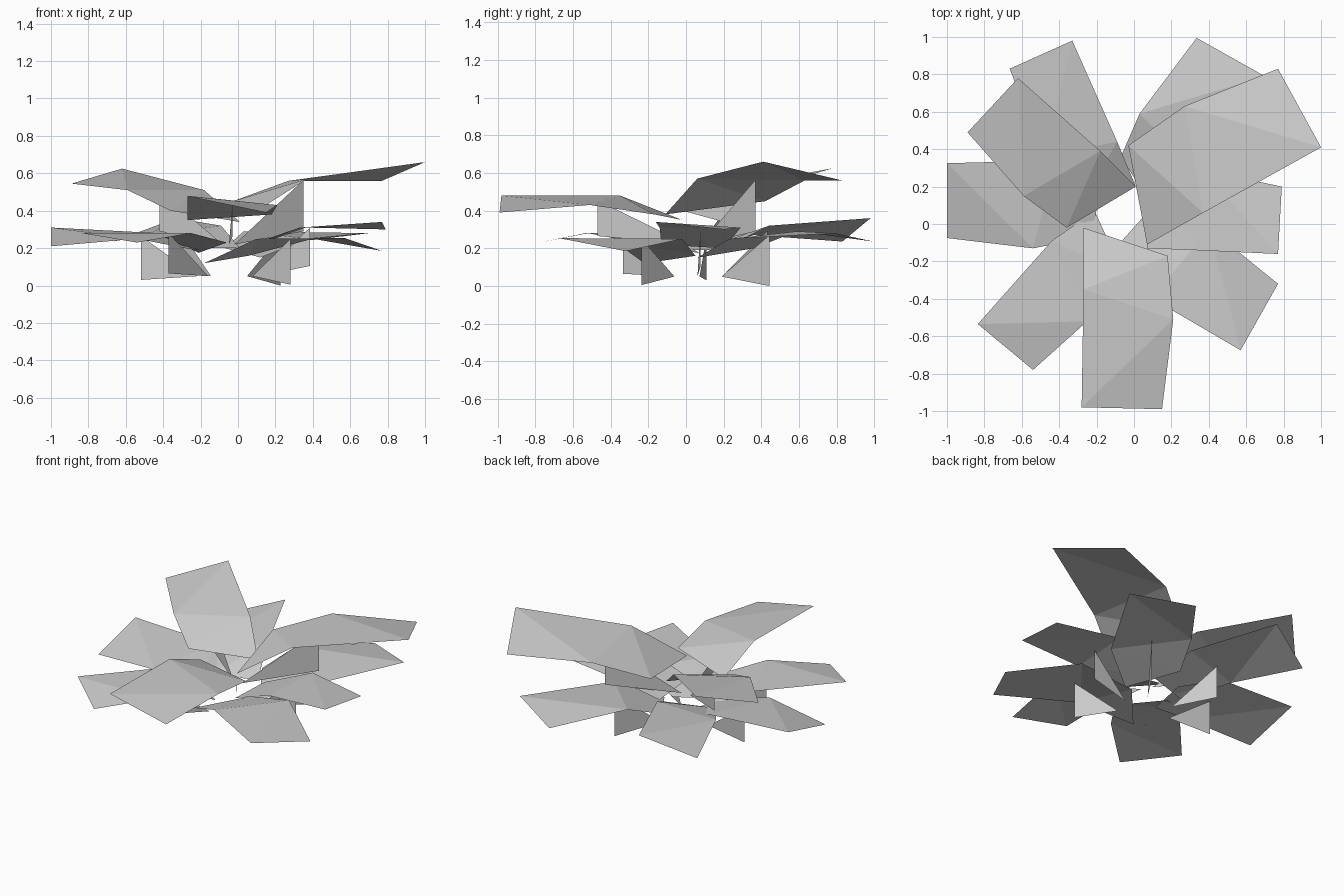
import bpy
from mathutils import Vector

cube = bpy.data.objects.get("Cube")
if cube:
    bpy.data.objects.remove(cube, do_unlink=True)

# One flat grey for the whole plant
GREY = (0.6, 0.6, 0.6, 1.0)
leaf_grey = bpy.data.materials.new("leaf_grey")
leaf_grey.use_nodes = True
leaf_grey.diffuse_color = GREY
shader = next(n for n in leaf_grey.node_tree.nodes if n.type == "BSDF_PRINCIPLED")
shader.inputs["Base Color"].default_value = GREY

HUB = Vector((-0.05, 0.05, 0))


def add_mesh(name, points, faces):
    mesh = bpy.data.meshes.new(name)
    mesh.from_pydata([tuple(p) for p in points], [], faces)
    mesh.materials.append(leaf_grey)
    mesh.update()
    obj = bpy.data.objects.new(name, mesh)
    bpy.context.collection.objects.link(obj)
    return obj


def leaf(name, outer, fold, inner, foot_z, reach, tip_z):
    """A folded leaf of three cross edges, carried by an upright triangular stalk.
    Each edge runs anticlockwise around the plant."""
    rows = [Vector(p) for edge in (outer, fold, inner) for p in edge]
    faces = []
    for i in (0, 2):
        faces += [(i, i + 1, i + 3), (i, i + 3, i + 2)]
    add_mesh(name + "_leaf", rows, faces)

    # The stalk stands just outside the middle of the fold and tapers to the hub
    middle = (rows[2] + rows[3]) / 2
    outward = middle - HUB
    outward.z = 0
    outward.normalize()
    apex = middle + outward * 0.04
    foot = Vector((apex.x, apex.y, foot_z))
    tip = HUB + outward * reach
    tip.z = tip_z
    add_mesh(name + "_stalk", (apex, foot, tip), [(0, 1, 2)])


def upper_leaf(name, outer, fold, inner, foot_z):
    leaf("upper_" + name, outer, fold, inner, foot_z, reach=0.04, tip_z=0.22)


def lower_leaf(name, outer, fold, inner, foot_z):
    leaf("lower_" + name, outer, fold, inner, foot_z, reach=0.17, tip_z=0.05)


# Upper ring of three large leaves
upper_leaf("front",
           outer=((-0.28, -0.98, 0.48), (0.15, -0.99, 0.39)),
           fold=((-0.27, -0.35, 0.48), (0.21, -0.51, 0.43)),
           inner=((-0.27, -0.02, 0.35), (0.18, -0.17, 0.38)), foot_z=0.265)
upper_leaf("back_left",
           outer=((1.0, 0.41, 0.66), (0.77, 0.83, 0.56)),
           fold=((0.37, 0.06, 0.57), (0.27, 0.63, 0.56)),
           inner=((0.07, -0.11, 0.38), (-0.03, 0.42, 0.45)), foot_z=0.29)
upper_leaf("back_right",
           outer=((-0.62, 0.78, 0.625), (-0.89, 0.49, 0.545)),
           fold=((-0.18, 0.39, 0.51), (-0.59, 0.15, 0.51)),
           inner=((0.01, 0.2, 0.34), (-0.36, -0.02, 0.4)), foot_z=0.29)

# Lower ring of six leaves
lower_leaf("left",
           outer=((0.77, -0.16, 0.34), (0.79, 0.2, 0.3)),
           fold=((0.33, -0.14, 0.31), (0.36, 0.29, 0.31)),
           inner=((0.07, -0.13, 0.22), (0.06, 0.2, 0.2)), foot_z=0.105)
lower_leaf("back_left",
           outer=((0.7, 0.79, 0.28), (0.335, 0.995, 0.236)),
           fold=((0.38, 0.23, 0.25), (0.03, 0.59, 0.29)),
           inner=((0.12, 0.06, 0.15), (-0.07, 0.36, 0.2)), foot_z=0.0)
lower_leaf("back_right",
           outer=((-0.33, 0.98, 0.36), (-0.665, 0.83, 0.236)),
           fold=((-0.09, 0.44, 0.32), (-0.48, 0.36, 0.27)),
           inner=((0.01, 0.2, 0.2), (-0.29, 0.1, 0.2)), foot_z=0.07)
lower_leaf("right",
           outer=((-1.0, 0.325, 0.31), (-1.0, -0.075, 0.21)),
           fold=((-0.42, 0.34, 0.28), (-0.54, -0.13, 0.25)),
           inner=((-0.17, 0.22, 0.19), (-0.23, -0.07, 0.19)), foot_z=0.03)
lower_leaf("front_right",
           outer=((-0.835, -0.535, 0.28), (-0.54, -0.78, 0.23)),
           fold=((-0.44, -0.09, 0.28), (-0.25, -0.52, 0.28)),
           inner=((-0.21, 0.07, 0.175), (-0.06, -0.26, 0.23)), foot_z=0.065)
lower_leaf("front_left",
           outer=((0.57, -0.675, 0.254), (0.77, -0.32, 0.185)),
           fold=((0.1, -0.4, 0.25), (0.4, -0.02, 0.25)),
           inner=((-0.18, -0.22, 0.12), (0.06, 0.05, 0.16)), foot_z=0.005)
